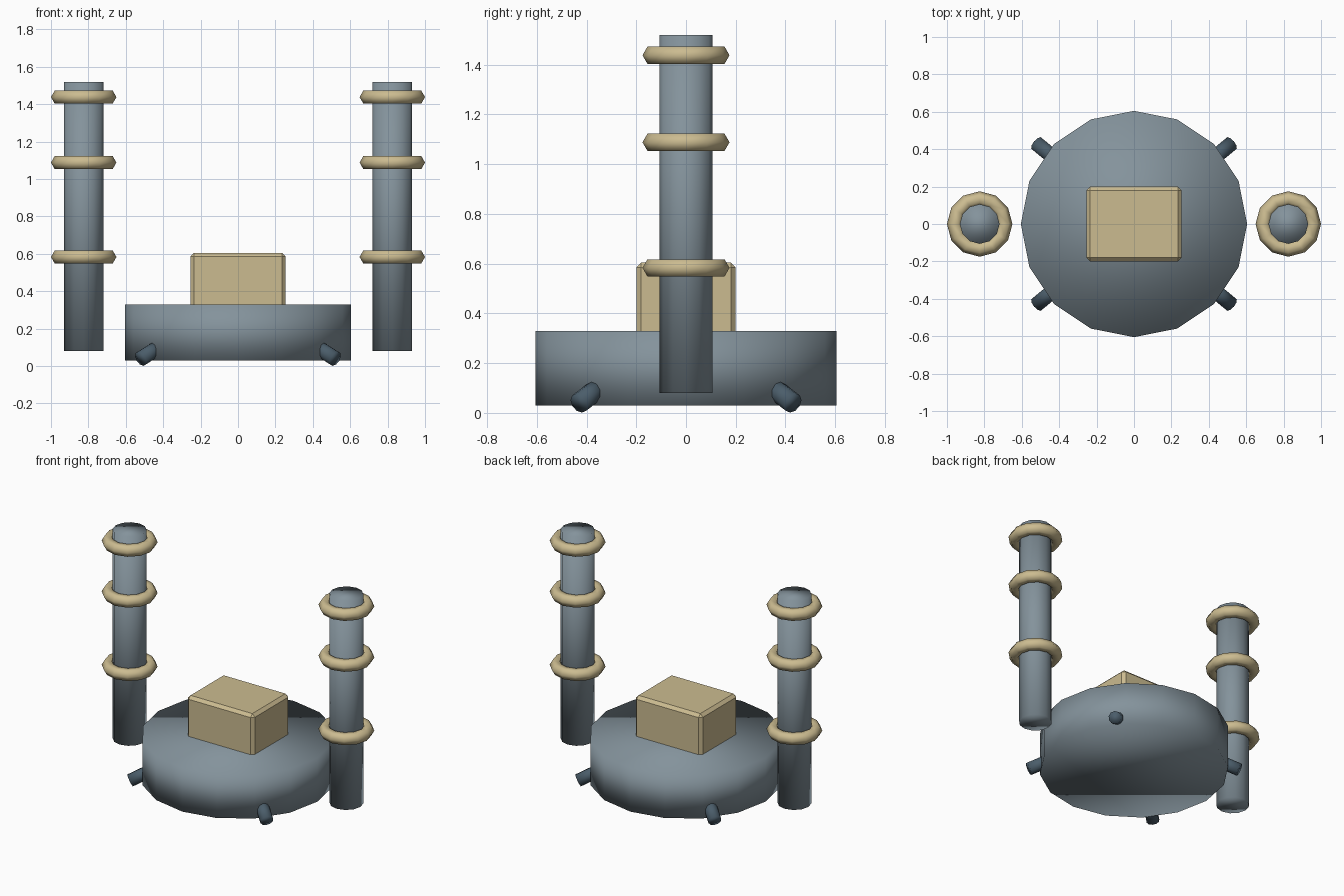
import bpy
import math
from mathutils import Vector

cube = bpy.data.objects.get("Cube")
if cube:
    bpy.data.objects.remove(cube, do_unlink=True)


def make_material(name, rgb):
    mat = bpy.data.materials.new(name)
    mat.use_nodes = True
    mat.diffuse_color = (*rgb, 1)
    mat.node_tree.nodes["Principled BSDF"].inputs["Base Color"].default_value = (*rgb, 1)
    return mat


steel = make_material("steel_grey", (0.23, 0.29, 0.33))
sand = make_material("sand_tan", (0.60, 0.50, 0.28))
slate = make_material("dark_slate", (0.07, 0.11, 0.145))


def finish(name, mat, smooth=True):
    obj = bpy.context.object
    obj.name = name
    obj.data.materials.append(mat)
    if smooth:
        bpy.ops.object.shade_smooth()
    return obj


def cylinder(name, mat, radius, start, end, sides):
    """Softly shaded cylinder running between two points."""
    start, end = Vector(start), Vector(end)
    axis = end - start
    bpy.ops.mesh.primitive_cylinder_add(
        vertices=sides, radius=radius, depth=axis.length,
        location=(start + end) / 2,
        rotation=axis.to_track_quat("Z", "Y").to_euler())
    return finish(name, mat)


# Round hull
cylinder("hull", steel, 0.605, (0, 0, 0.03), (0, 0, 0.33), 16)

# Cabin block with a chamfered edge
bpy.ops.mesh.primitive_cube_add(size=1, location=(0, 0, 0.405))
cabin = finish("cabin", sand, smooth=False)
cabin.scale = (0.51, 0.40, 0.40)
bpy.ops.object.transform_apply(location=False, rotation=False, scale=True)
bevel = cabin.modifiers.new("chamfer", "BEVEL")
bevel.width = 0.02
bevel.segments = 1

# Side columns, each with three rings
for side, x in (("left", 0.825), ("right", -0.825)):
    cylinder(f"{side}_column", steel, 0.106, (x, 0, 0.08), (x, 0, 1.52), 12)
    for level, z in (("lower", 0.583), ("middle", 1.088), ("upper", 1.438)):
        bpy.ops.mesh.primitive_torus_add(
            major_segments=12, minor_segments=6,
            major_radius=0.135, minor_radius=0.04, location=(x, 0, z))
        finish(f"{side}_{level}_ring", sand)

# Four nozzles pointing outward and down
tilt = math.tan(math.radians(26))
for side, sx in (("left", 1), ("right", -1)):
    for place, sy in (("front", -1), ("back", 1)):
        tip = Vector((sx * 0.52, sy * 0.43, 0.039))
        out = Vector((tip.x, tip.y, 0)).normalized()
        root = tip - 0.14 * (out - Vector((0, 0, tilt)))
        cylinder(f"{place}_{side}_nozzle", slate, 0.042, root, tip, 10)
